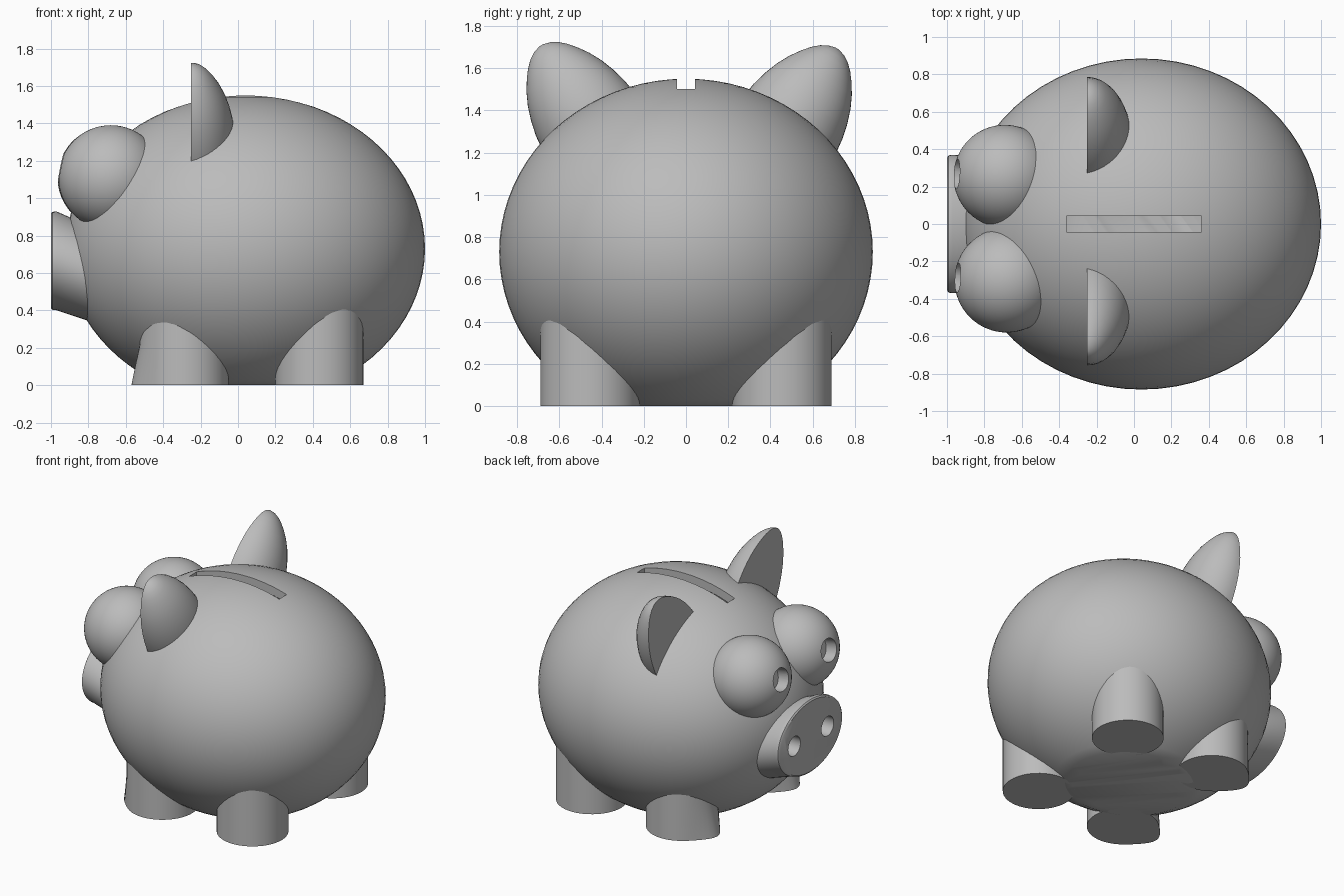
import bpy, bmesh, math
from mathutils import Vector, Matrix

if "Cube" in bpy.data.objects:
    bpy.data.objects.remove(bpy.data.objects["Cube"], do_unlink=True)

grey = bpy.data.materials.new("plain_grey")
grey.use_nodes = True
grey.diffuse_color = (0.5, 0.5, 0.5, 1)
grey.node_tree.nodes["Principled BSDF"].inputs["Base Color"].default_value = (0.5, 0.5, 0.5, 1)


def finish(bm, name):
    bmesh.ops.recalc_face_normals(bm, faces=bm.faces)
    mesh = bpy.data.meshes.new(name)
    bm.to_mesh(mesh)
    bm.free()
    mesh.materials.append(grey)
    obj = bpy.data.objects.new(name, mesh)
    bpy.context.collection.objects.link(obj)
    return obj


def loft(name, rings):
    """Skin a list of closed rings and cap both ends."""
    bm = bmesh.new()
    loops = [[bm.verts.new(p) for p in ring] for ring in rings]
    n = len(loops[0])
    for a, b in zip(loops, loops[1:]):
        for i in range(n):
            j = (i + 1) % n
            bm.faces.new((a[i], a[j], b[j], b[i]))
    bm.faces.new(loops[0])
    bm.faces.new(loops[-1])
    return finish(bm, name)


def ball(name, centre, radii):
    bm = bmesh.new()
    bmesh.ops.create_uvsphere(bm, u_segments=64, v_segments=40, radius=1)
    bm.transform(Matrix.Translation(centre) @ Matrix.Diagonal((*radii, 1)))
    return finish(bm, name)


def box(name, centre, size, turn=0):
    bm = bmesh.new()
    bmesh.ops.create_cube(bm, size=1)
    bm.transform(Matrix.Translation(centre) @ Matrix.Rotation(turn, 4, "Z") @ Matrix.Diagonal((*size, 1)))
    return finish(bm, name)


def rod(name, centre, axis, radius, length):
    bm = bmesh.new()
    bmesh.ops.create_cone(bm, cap_ends=True, segments=32, radius1=radius, radius2=radius, depth=length)
    bm.transform(Matrix.Translation(centre) @ Vector(axis).to_track_quat("Z", "Y").to_matrix().to_4x4())
    return finish(bm, name)


def cut(target, cutter):
    mod = target.modifiers.new("cut", "BOOLEAN")
    mod.operation = "DIFFERENCE"
    mod.solver = "EXACT"
    mod.object = cutter
    bpy.context.view_layer.objects.active = target
    bpy.ops.object.modifier_apply(modifier=mod.name)
    bpy.data.objects.remove(cutter, do_unlink=True)


def smooth(obj):
    bpy.ops.object.select_all(action="DESELECT")
    obj.select_set(True)
    bpy.context.view_layer.objects.active = obj
    bpy.ops.object.shade_smooth_by_angle(angle=math.radians(35))


def ellipse(n=48):
    return [(math.cos(math.tau * i / n), math.sin(math.tau * i / n)) for i in range(n)]


parts = []

# Hollow body with a flat bottom
middle = Vector((0.04, 0, 0.73))
body = ball("body", middle, (0.96, 0.885, 0.82))
cut(body, box("ground_cutter", (0, 0, -0.5), (3, 3, 1)))
hollow = ball("hollow_cutter", middle, (0.9, 0.825, 0.76))
cut(hollow, box("floor_cutter", (0, 0, -0.44), (3, 3, 1)))
cut(body, hollow)

# Coin slot and the diagonal slits in the floor
cut(body, box("slot_cutter", (0, 0, 1.5), (0.72, 0.085, 0.5)))
across = Vector((0.8, 0.6, 0))
for offset, length in ((-0.21, 0.55), (-0.07, 1.0), (0.07, 0.72), (0.21, 0.55)):
    cut(body, box("slit_cutter", Vector((0.05, 0, 0)) + across * offset,
                  (length, 0.043, 0.16), math.atan2(0.8, -0.6)))
parts.append(body)

# Legs, the front pair with a pointed toe at the bottom
for side, label in ((-1, "right"), (1, "left")):
    for x, place, toe in ((0.435, "back", 0), (-0.285, "front", 0.05)):
        rings = []
        for z, spread in ((0, 1), (0.22, 0.1), (0.42, 0)):
            rings.append([(x + 0.235 * c - toe * spread * max(0, -c) ** 8,
                           side * 0.455 + 0.235 * s, z) for c, s in ellipse()])
        parts.append(loft(f"{place}_leg_{label}", rings))

# Bulging eyes with a round pupil hole
for y, x, r, label in ((-0.3, -0.68, 0.28, "right"), (0.255, -0.69, 0.275, "left")):
    centre = Vector((x, y, 1.11))
    eye = ball(f"eye_{label}", centre, (r, r, r))
    look = Vector((-1, 0.05, 0.2)).normalized()
    cut(eye, rod("pupil_cutter", centre + look * r, look, 0.08, 0.2))
    parts.append(eye)

# Snout with two nostrils
snout = loft("snout", [[(x, 1.4 * r * c, z + r * s) for c, s in ellipse(64)]
                       for x, z, r in ((-0.7, 0.56, 0.25), (-0.97, 0.665, 0.264),
                                       (-0.992, 0.665, 0.262), (-1.0, 0.665, 0.252))])
for y in (-0.19, 0.19):
    cut(snout, rod("nostril_cutter", (-1, y, 0.665), (1, 0, 0), 0.07, 0.24))
parts.append(snout)

# Ears: half-round, flat on the face side and tapering to a blunt tip
profile = ((-0.15, 0.26), (-0.05, 0.258), (0.03, 0.247), (0.1, 0.23), (0.17, 0.205), (0.23, 0.175),
           (0.28, 0.142), (0.32, 0.11), (0.35, 0.078), (0.37, 0.045), (0.38, 0.01))
for side, shift, label in ((-1, 0, "right"), (1, 0.03, "left")):
    base = Vector((-0.25, side * 0.485 + shift, 1.385 - shift / 2))
    up = Vector((0, side * 0.53, 0.85))
    wide = Vector((0, -side * 0.85, 0.53))
    rings = []
    for t, w in profile:
        arc = [math.pi * i / 24 for i in range(25)]
        rings.append([base + up * t + wide * (w * math.cos(a))
                      + Vector((0.9 * w * math.sin(a), 0, 0)) for a in arc])
    parts.append(loft(f"ear_{label}", rings))

for part in parts:
    smooth(part)
